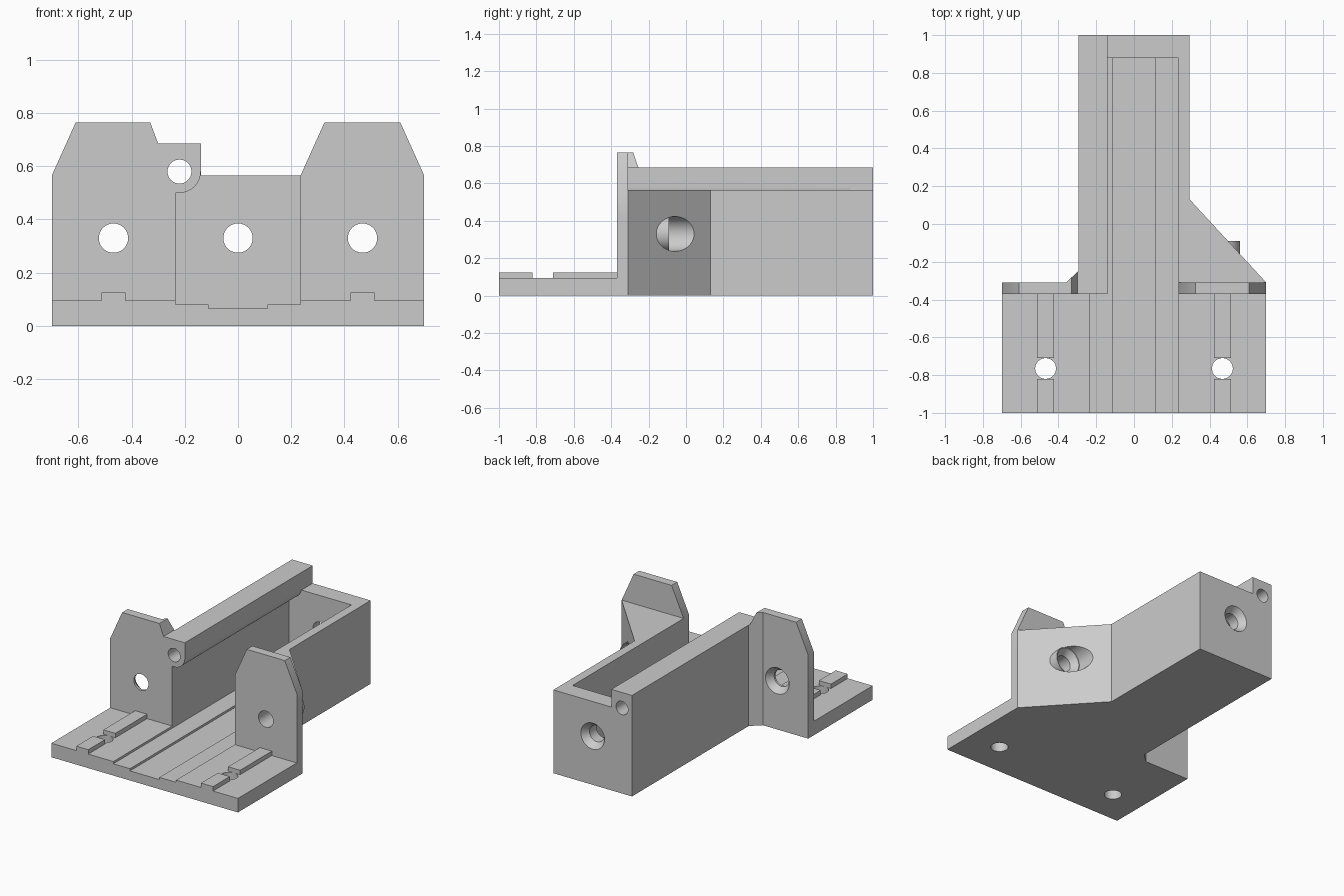
import bpy, bmesh, math
from mathutils import Matrix, Vector

cube = bpy.data.objects.get("Cube")
if cube:
    bpy.data.objects.remove(cube, do_unlink=True)

grey = bpy.data.materials.new("light_grey_plastic")
grey.use_nodes = True
colour = (0.6, 0.6, 0.6, 1)
grey.diffuse_color = colour
grey.node_tree.nodes["Principled BSDF"].inputs["Base Color"].default_value = colour


def make_object(name, bm):
    bmesh.ops.recalc_face_normals(bm, faces=bm.faces[:])
    mesh = bpy.data.meshes.new(name)
    bm.to_mesh(mesh)
    bm.free()
    mesh.materials.append(grey)
    ob = bpy.data.objects.new(name, mesh)
    bpy.context.collection.objects.link(ob)
    return ob


def prism(name, points, low, high, axis):
    """Extrude a plan outline (axis z) or an elevation outline (axis y)."""
    bm = bmesh.new()
    place = (lambda a, b: (a, b, low)) if axis == "z" else (lambda a, b: (a, low, b))
    face = bm.faces.new([bm.verts.new(place(a, b)) for a, b in points])
    moved = bmesh.ops.extrude_face_region(bm, geom=[face])["geom"]
    step = Vector((0, 0, high - low)) if axis == "z" else Vector((0, high - low, 0))
    bmesh.ops.translate(bm, vec=step, verts=[v for v in moved if isinstance(v, bmesh.types.BMVert)])
    return make_object(name, bm)


def box(name, x0, x1, y0, y1, z0, z1):
    return prism(name, [(x0, y0), (x1, y0), (x1, y1), (x0, y1)], z0, z1, "z")


def cylinder_y(name, x, z, y0, y1, r0, r1):
    """Cylinder or cone along y, radius r0 at y0 and r1 at y1."""
    bm = bmesh.new()
    place = Matrix.Translation((x, (y0 + y1) / 2, z)) @ Matrix.Rotation(-math.pi / 2, 4, "X")
    bmesh.ops.create_cone(bm, cap_ends=True, segments=64, radius1=r0, radius2=r1,
                          depth=y1 - y0, matrix=place)
    return make_object(name, bm)


def combine(target, tool, operation):
    mod = target.modifiers.new(operation.lower(), "BOOLEAN")
    mod.operation, mod.object, mod.solver = operation, tool, "EXACT"
    graph = bpy.context.evaluated_depsgraph_get()
    graph.update()
    mesh = bpy.data.meshes.new_from_object(target.evaluated_get(graph))
    target.modifiers.clear()
    target.data = mesh
    bpy.data.objects.remove(tool, do_unlink=True)


SIDE, FRONT, BACK = 0.70, -0.37, -0.31
SCREW_X, SCREW_Z = 0.468, 0.33
HOLE_R, HEAD_R, SEAT_Y = 0.055, 0.093, -0.09

# Walls: plan outline with both gussets, trimmed by the front elevation
body = prism("bracket_body", [
    (-SIDE, FRONT), (SIDE, FRONT), (SIDE, BACK), (0.295, 0.13), (0.295, 1), (-0.295, 1),
    (-0.295, -0.25), (-0.36, BACK), (-SIDE, BACK)], 0, 0.9, "z")
elevation = prism("elevation", [
    (-SIDE - 0.1, -0.1), (SIDE + 0.1, -0.1), (SIDE + 0.1, 0.565), (-0.14, 0.565), (-0.14, 0.685),
    (-0.3, 0.685), (-0.33, 0.765), (-0.61, 0.765), (-SIDE, 0.565), (-SIDE - 0.1, 0.565 - 0.22)],
    -0.6, 1.2, "y")
combine(body, elevation, "INTERSECT")

# Upper part of the wing beside the large gusset
wing = prism("left_wing", [(0.235, 0.4), (SIDE, 0.4), (SIDE, 0.565), (0.61, 0.765),
                           (0.325, 0.765), (0.235, 0.565)], FRONT, BACK, "y")
combine(body, wing, "UNION")

# Base plate with broken ribs
combine(body, box("base_plate", -SIDE, SIDE, -1, -0.34, 0, 0.095), "UNION")
for side in (-1, 1):
    x = side * SCREW_X
    for y0, y1 in ((-1, -0.82), (-0.71, -0.35)):
        combine(body, box("rib", x - 0.045, x + 0.045, y0, y1, 0.05, 0.125), "UNION")

# Screw boss emerging from the large gusset
combine(body, cylinder_y("screw_boss", SCREW_X, SCREW_Z, -0.35, SEAT_Y, HEAD_R, HEAD_R), "UNION")

# Stepped channel, rounded under the rail
arc = [(-0.22 + 0.08 * math.cos(t), 0.58 + 0.08 * math.sin(t))
       for t in (math.radians(-a * 90 / 16) for a in range(17))]
channel = prism("channel", [
    (-0.235, 0.08), (-0.11, 0.08), (-0.11, 0.065), (0.11, 0.065), (0.11, 0.08), (0.235, 0.08),
    (0.235, 1), (-0.14, 1)] + arc + [(-0.235, 0.5)], -1.1, 0.88, "y")
combine(body, channel, "DIFFERENCE")

# Rail bore and screw head pocket
combine(body, cylinder_y("rail_bore", -0.22, 0.58, -0.5, 1.1, 0.045, 0.045), "DIFFERENCE")
combine(body, cylinder_y("head_pocket", SCREW_X, SCREW_Z, SEAT_Y, 0.3, HEAD_R, HEAD_R), "DIFFERENCE")

# Countersunk screw holes in both wings and the end wall
for x, y0, seat in ((-SCREW_X, -0.5, BACK), (SCREW_X, -0.5, SEAT_Y), (0, 0.8, 1)):
    combine(body, cylinder_y("screw_hole", x, SCREW_Z, y0, seat + 0.05, HOLE_R, HOLE_R), "DIFFERENCE")
    combine(body, cylinder_y("countersink", x, SCREW_Z, seat - 0.045, seat + 0.002,
                             HOLE_R, HEAD_R - 0.003), "DIFFERENCE")

# Vertical mounting holes in the base plate
for side in (-1, 1):
    ring = [(side * SCREW_X + HOLE_R * math.cos(a * math.pi / 32),
             -0.765 + HOLE_R * math.sin(a * math.pi / 32)) for a in range(64)]
    combine(body, prism("mounting_hole", ring, -0.1, 0.3, "z"), "DIFFERENCE")

bpy.ops.object.select_all(action="DESELECT")
body.select_set(True)
bpy.context.view_layer.objects.active = body
bpy.ops.object.shade_smooth_by_angle(angle=math.radians(25))
